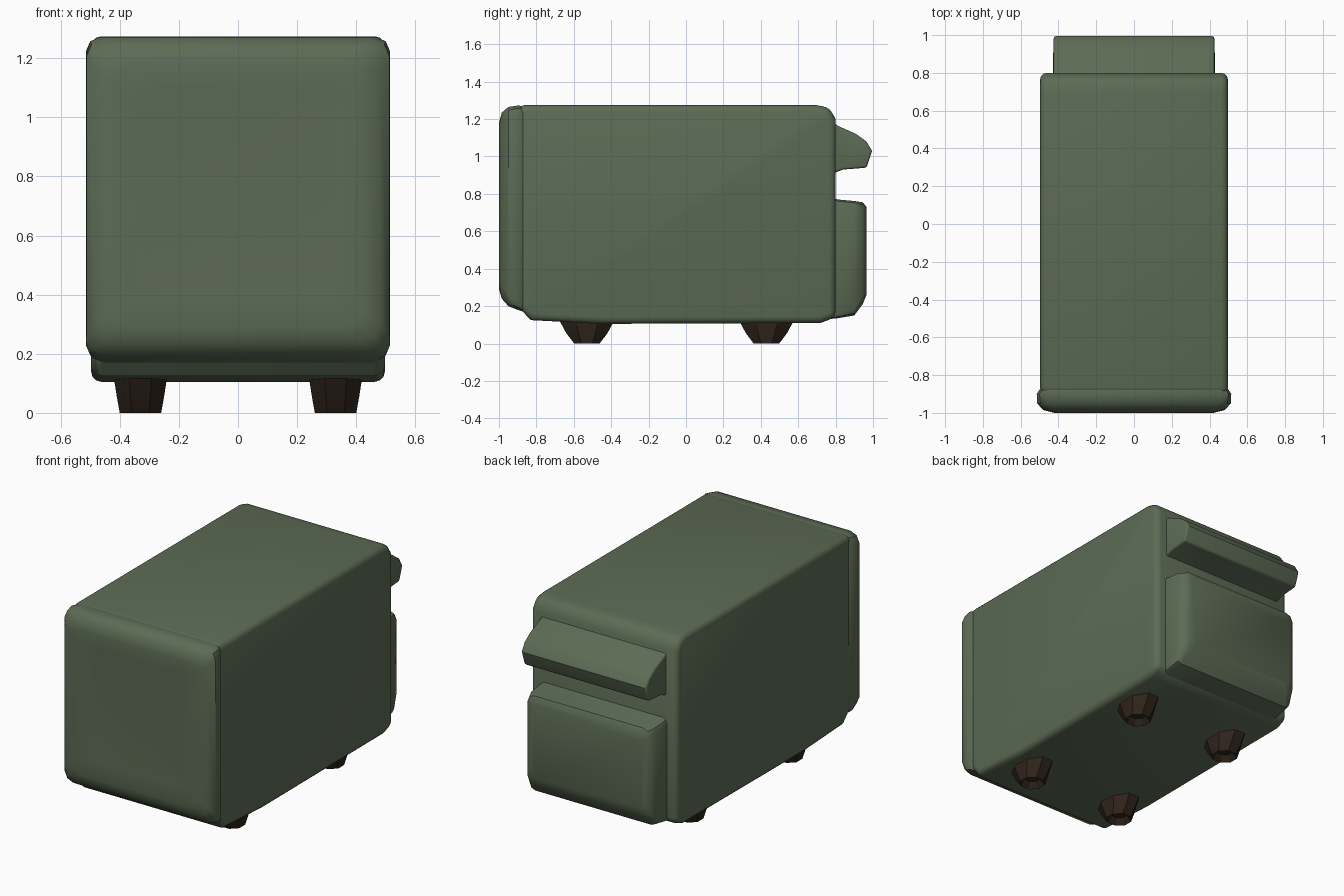
import bpy, bmesh, math

if "Cube" in bpy.data.objects:
    bpy.data.objects.remove(bpy.data.objects["Cube"])


def material(name, rgb):
    m = bpy.data.materials.new(name)
    m.diffuse_color = (*rgb, 1.0)
    m.use_nodes = True
    m.node_tree.nodes["Principled BSDF"].inputs["Base Color"].default_value = m.diffuse_color
    return m


GREEN = material("olive_green", (0.108, 0.148, 0.090))
BROWN = material("dark_brown", (0.030, 0.018, 0.011))


def finish(bm, name, mat, bevel=0.0, angle=40):
    bmesh.ops.recalc_face_normals(bm, faces=bm.faces)
    mesh = bpy.data.meshes.new(name)
    bm.to_mesh(mesh)
    bm.free()
    mesh.materials.append(mat)
    ob = bpy.data.objects.new(name, mesh)
    bpy.context.collection.objects.link(ob)
    bpy.ops.object.select_all(action='DESELECT')
    bpy.context.view_layer.objects.active = ob
    ob.select_set(True)
    if bevel:
        b = ob.modifiers.new("rounding", 'BEVEL')
        b.width, b.segments = bevel, 3
        b.limit_method, b.angle_limit = 'ANGLE', math.radians(50)
        bpy.ops.object.modifier_apply(modifier=b.name)
    bpy.ops.object.shade_smooth_by_angle(angle=math.radians(angle))
    return ob


def extrude_side(name, profile, half_width, bevel):
    """Side outline (y, z) swept across x."""
    bm = bmesh.new()
    f = bm.faces.new([bm.verts.new((-half_width, y, z)) for y, z in profile])
    new = bmesh.ops.extrude_face_region(bm, geom=[f])["geom"]
    moved = [v for v in new if isinstance(v, bmesh.types.BMVert)]
    bmesh.ops.translate(bm, verts=moved, vec=(2 * half_width, 0, 0))
    return finish(bm, name, GREEN, bevel)


def extrude_front(name, layers, mat):
    """Chamfered rectangles (y, half width, low z, high z, chamfer) joined along y."""
    bm = bmesh.new()
    rings = []
    for y, w, lo, hi, c in layers:
        pts = [(-w + c, lo), (w - c, lo), (w - 0.3 * c, lo + 0.3 * c), (w, lo + c),
               (w, hi - c), (w - 0.3 * c, hi - 0.3 * c), (w - c, hi), (-w + c, hi),
               (-w + 0.3 * c, hi - 0.3 * c), (-w, hi - c),
               (-w, lo + c), (-w + 0.3 * c, lo + 0.3 * c)]
        rings.append([bm.verts.new((x, y, z)) for x, z in pts])
    for a, b in zip(rings, rings[1:]):
        for i in range(len(a)):
            j = (i + 1) % len(a)
            bm.faces.new((a[i], a[j], b[j], b[i]))
    bm.faces.new(rings[0])
    bm.faces.new(rings[-1])
    return finish(bm, name, mat)


# main box body
extrude_side("body", [
    (-0.90, 0.20), (-0.83, 0.125), (-0.45, 0.105), (0.72, 0.11), (0.80, 0.14),
    (0.80, 1.20), (0.765, 1.262), (0.70, 1.274), (-0.90, 1.274)], 0.497, 0.035)

# cushioned front panel, slightly wider than the body
extrude_front("front_panel", [
    (-0.87, 0.495, 0.17, 1.27, 0.04), (-0.90, 0.515, 0.18, 1.272, 0.05),
    (-0.95, 0.513, 0.20, 1.265, 0.06), (-0.985, 0.48, 0.24, 1.235, 0.07),
    (-1.0, 0.42, 0.29, 1.18, 0.06), (-0.992, 0.34, 0.40, 1.09, 0.06)], GREEN)

# rear overhanging shelf
extrude_side("rear_shelf", [
    (0.76, 1.20), (0.81, 1.165), (0.91, 1.12), (0.965, 1.08), (0.995, 1.03),
    (0.965, 0.94), (0.84, 0.93), (0.76, 0.90)], 0.425, 0.012)

# rear lower box
extrude_front("rear_box", [
    (0.76, 0.43, 0.13, 0.79, 0.03), (0.81, 0.43, 0.135, 0.77, 0.03),
    (0.90, 0.43, 0.15, 0.762, 0.035), (0.945, 0.415, 0.21, 0.755, 0.045),
    (0.965, 0.385, 0.26, 0.73, 0.05)], GREEN)

# four tapered feet with hollow undersides
for side, sx in (("left", -1), ("right", 1)):
    for end, y0 in (("front", -0.53), ("rear", 0.43)):
        bm = bmesh.new()
        rings = []
        for z, rx, ry in ((0.125, 0.09, 0.145), (0.06, 0.08, 0.11),
                          (0.005, 0.07, 0.068), (0.04, 0.04, 0.04)):
            rings.append([bm.verts.new((
                sx * 0.33 + rx * math.cos(math.tau * (k + 0.5) / 8) / 0.924,
                y0 + ry * math.sin(math.tau * (k + 0.5) / 8) / 0.924,
                max(z - 0.005, 0.0))) for k in range(8)])
        for a, b in zip(rings, rings[1:]):
            for i in range(8):
                j = (i + 1) % 8
                bm.faces.new((a[i], a[j], b[j], b[i]))
        bm.faces.new(rings[0])
        bm.faces.new(rings[-1])
        finish(bm, f"{end}_{side}_foot", BROWN, angle=30)
